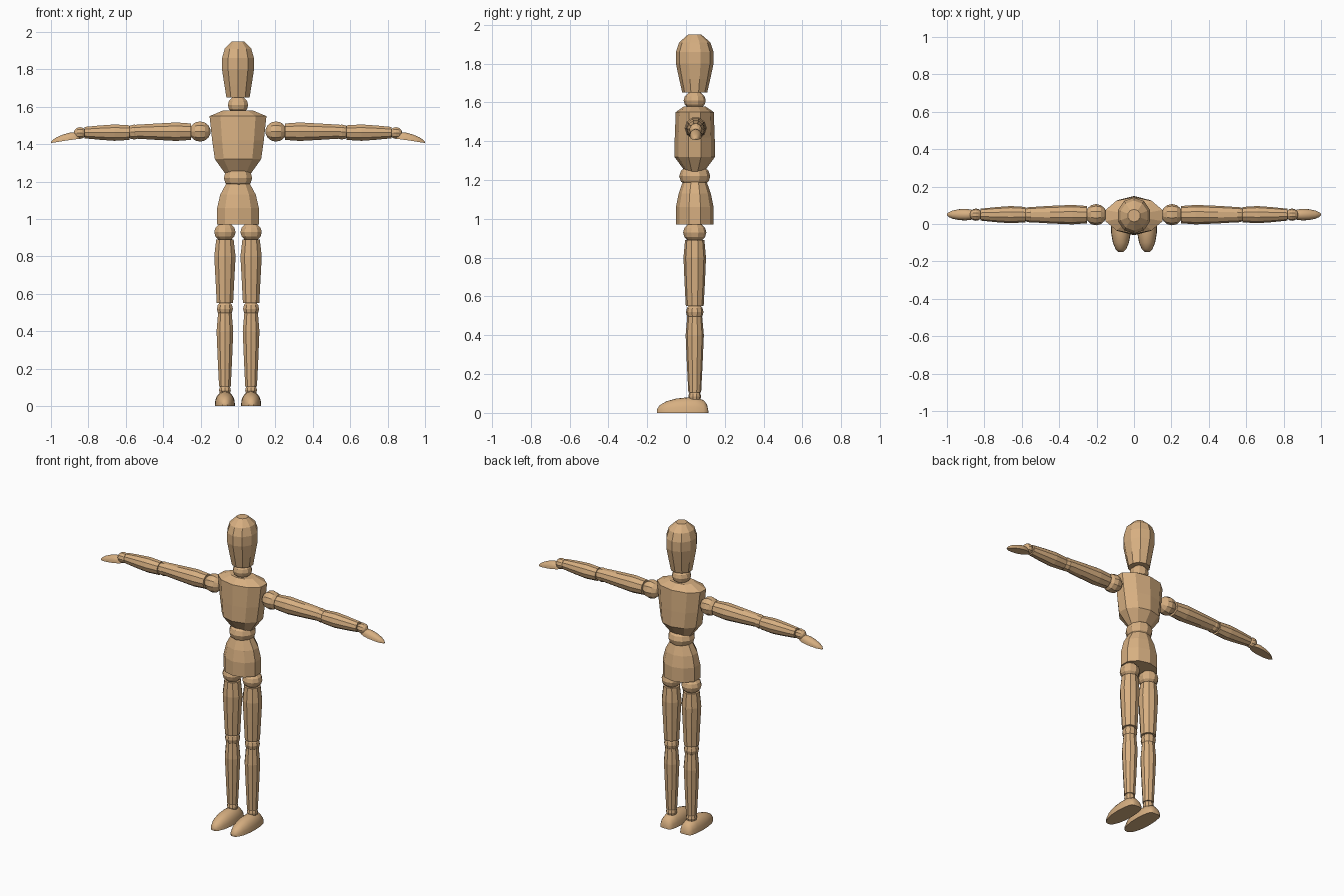
import bpy, bmesh, math
from mathutils import Matrix, Vector

cube = bpy.data.objects.get("Cube")
if cube:
    bpy.data.objects.remove(cube, do_unlink=True)

wood = bpy.data.materials.new("light_wood")
wood.use_nodes = True
COLOUR = (0.68, 0.43, 0.22, 1)
wood.diffuse_color = COLOUR
wood.node_tree.nodes["Principled BSDF"].inputs["Base Color"].default_value = COLOUR

DEPTH = 0.045          # y of the body's centre line
DOWN = Matrix.Identity(3)


def loft(name, rings, smooth=0):
    """Skin closed rings of points and cap both ends."""
    bm = bmesh.new()
    loops = [[bm.verts.new(p) for p in ring] for ring in rings]
    n = len(loops[0])
    for a, b in zip(loops, loops[1:]):
        for i in range(n):
            j = (i + 1) % n
            bm.faces.new((a[i], a[j], b[j], b[i]))
    bm.faces.new(loops[0])
    bm.faces.new(loops[-1])
    bmesh.ops.recalc_face_normals(bm, faces=bm.faces)
    mesh = bpy.data.meshes.new(name)
    bm.to_mesh(mesh)
    bm.free()
    mesh.materials.append(wood)
    obj = bpy.data.objects.new(name, mesh)
    bpy.context.collection.objects.link(obj)
    if smooth:
        bpy.ops.object.select_all(action='DESELECT')
        obj.select_set(True)
        bpy.context.view_layer.objects.active = obj
        bpy.ops.object.shade_smooth_by_angle(angle=math.radians(smooth))
    return obj


def turned(name, profile, centre=(0, DEPTH, 0), side=0, sides=10):
    """Lathe-turned part; profile rows are (position, half width, half depth).
    side 0 turns it about z, side +1 or -1 about the x axis of that arm."""
    rings = []
    for t, rx, ry in profile:
        ring = []
        for i in range(sides):
            a = 2 * math.pi * i / sides + math.pi / 2
            u, v = rx * math.cos(a), ry * math.sin(a)
            p = (side * t, v, u) if side else (u, v, t)
            ring.append(Vector(p) + Vector(centre))
        rings.append(ring)
    return loft(name, rings)


def ball(name, centre, r, side=0, squash=1.0):
    """Faceted joint ball."""
    prof = []
    for i in range(7):
        a = math.pi * (i + 0.35) / 6.7
        prof.append((-r * squash * math.cos(a), r * math.sin(a), r * math.sin(a)))
    return turned(name, prof, centre, side)


def shell(name, stations, place):
    """Flat-soled rounded shape; stations are (along, half width, base, height)."""
    rings = []
    for along, w, base, h in stations:
        arc = [math.pi * i / 10 for i in range(11)]
        rings.append([place(along, w * math.cos(a), base + h * math.sin(a) ** 0.8)
                      for a in arc])
    return loft(name, rings, 40)


# Head, neck, trunk
turned("head", [(1.65, .065, .064), (1.72, .077, .08), (1.80, .09, .097), (1.86, .09, .097),
                (1.91, .075, .08), (1.95, .034, .034)])
ball("neck_joint", (0, DEPTH, 1.61), .057, 0, .85)
turned("chest", [(1.24, .07, .046), (1.32, .13, .105), (1.42, .145, .103),
                 (1.55, .16, .098), (1.58, .085, .055)])
ball("waist_joint", (0, DEPTH, 1.22), .08, 0, .75)
turned("pelvis", [(.97, .117, .097), (1.06, .117, .097), (1.13, .1, .083), (1.19, .066, .062)])

for side, label in ((1, "left"), (-1, "right")):
    # Leg
    x = .07 * side
    hip = (x, DEPTH, 0)
    ball(label + "_hip_joint", (x, DEPTH, .93), .06, 0, .85)
    turned(label + "_thigh", [(.55, .046, .046), (.68, .053, .053), (.8, .06, .058),
                              (.89, .049, .05)], hip)
    ball(label + "_knee_joint", (x, DEPTH, .52), .045)
    turned(label + "_shin", [(.105, .033, .033), (.24, .04, .04), (.4, .047, .047),
                             (.5, .038, .038)], hip)
    ball(label + "_ankle_joint", (x, DEPTH, .085), .033)
    shell(label + "_foot",
          [(.115, .022, 0, .012), (.108, .036, 0, .045), (.09, .044, 0, .066), (.05, .051, 0, .08),
           (0, .054, 0, .079), (-.05, .052, 0, .074), (-.1, .043, 0, .06),
           (-.135, .028, 0, .04), (-.15, .013, 0, .018)],
          lambda t, w, h: (x + w, t, h))

    # Arm
    def at(px, z):
        return (side * px, .05, z)
    ball(label + "_shoulder_joint", at(.203, 1.468), .057, side)
    turned(label + "_upper_arm", [(.25, .046, .046), (.33, .052, .052), (.45, .045, .047),
                                  (.56, .038, .04)], at(0, 1.467), side)
    ball(label + "_elbow_joint", at(.555, 1.465), .042, side)
    turned(label + "_forearm", [(.58, .041, .041), (.66, .046, .046), (.74, .04, .04),
                                (.82, .032, .032)], at(0, 1.462), side)
    ball(label + "_wrist_joint", at(.845, 1.46), .033, side)
    shell(label + "_hand",
          [(.842, .01, 1.43, .01), (.85, .02, 1.429, .026), (.87, .027, 1.426, .037),
           (.9, .031, 1.422, .04), (.935, .029, 1.417, .035), (.97, .022, 1.411, .026),
           (.99, .013, 1.408, .016), (1.0, .004, 1.406, .006)],
          lambda t, w, h: (side * t, .05 + w, h))
